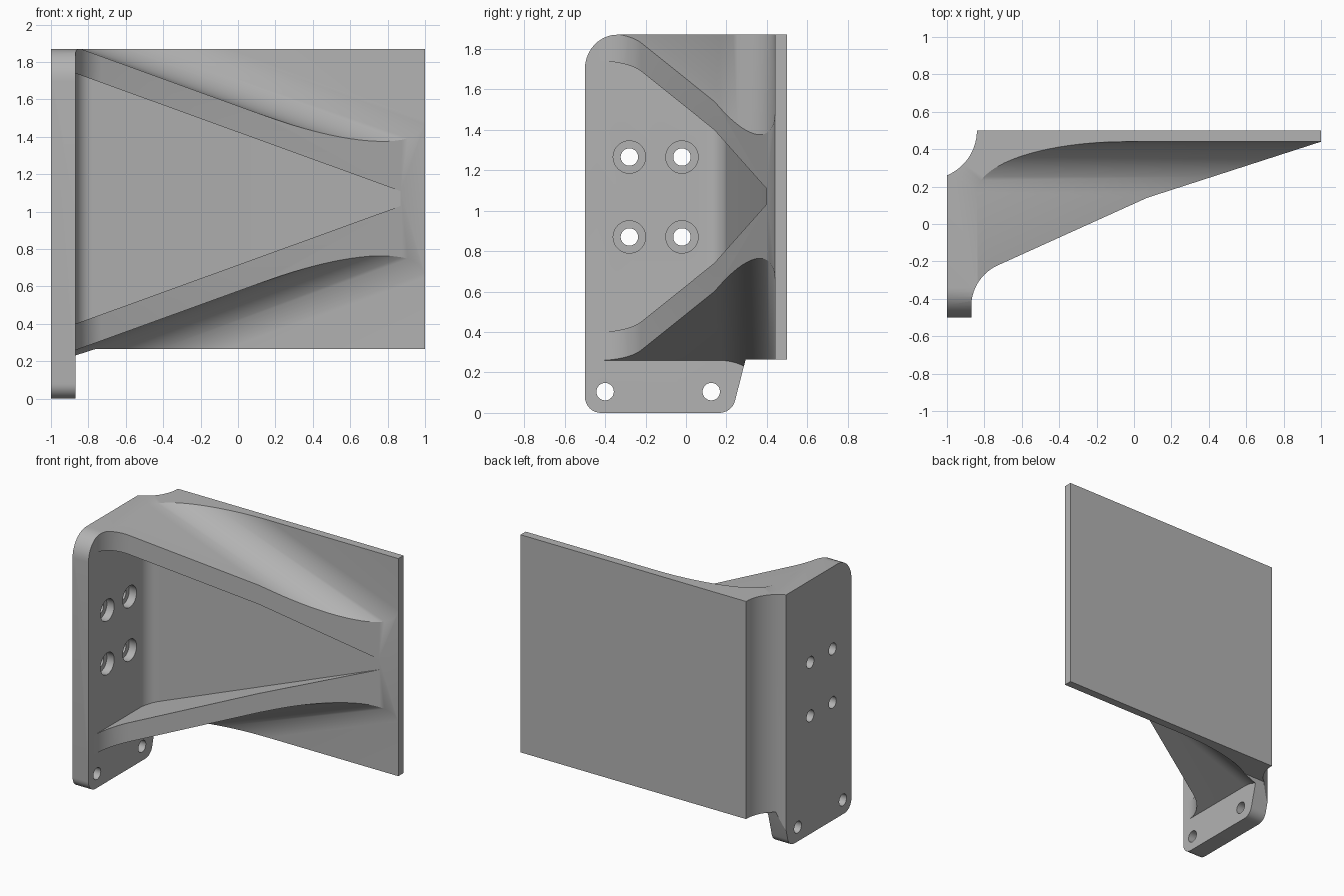
import bpy, bmesh, math
from mathutils import Vector

if "Cube" in bpy.data.objects:
    bpy.data.objects.remove(bpy.data.objects["Cube"])

MID = 1.07           # height of the symmetry plane of the ribs
TOP = 1.87
SLOPE = 0.3626       # taper of the ribs
PLATE_X = -0.87      # inner face of the side plate

metal = bpy.data.materials.new("grey_metal")
metal.use_nodes = True
grey = (0.45, 0.45, 0.45, 1)
metal.diffuse_color = grey
metal.node_tree.nodes["Principled BSDF"].inputs["Base Color"].default_value = grey


def arc(cx, cy, r, start, end, n=12, ry=None):
    """Points on an arc, angles in degrees."""
    ry = ry or r
    angles = [math.radians(start + (end - start) * i / n) for i in range(n + 1)]
    return [(cx + r * math.cos(a), cy + ry * math.sin(a)) for a in angles]


def prism(name, points, place):
    """Solid between two copies of an outline; place(u, v, side) gives 3D points."""
    bm = bmesh.new()
    rings = [[bm.verts.new(Vector(place(u, v, s))) for u, v in points] for s in (0, 1)]
    n = len(points)
    for i in range(n):
        j = (i + 1) % n
        bm.faces.new((rings[0][i], rings[0][j], rings[1][j], rings[1][i]))
    for ring in rings:
        bm.faces.new(ring)
    bmesh.ops.recalc_face_normals(bm, faces=bm.faces)
    mesh = bpy.data.meshes.new(name)
    bm.to_mesh(mesh)
    bm.free()
    obj = bpy.data.objects.new(name, mesh)
    bpy.context.collection.objects.link(obj)
    mesh.materials.append(metal)
    return obj


def combine(target, tool, operation="DIFFERENCE"):
    """Apply a boolean and discard the tool."""
    mod = target.modifiers.new("cut", "BOOLEAN")
    mod.operation, mod.object, mod.solver = operation, tool, "EXACT"
    bpy.context.view_layer.objects.active = target
    bpy.ops.object.modifier_apply(modifier=mod.name)
    bpy.data.objects.remove(tool)


def bore(y, z, r, x0, x1):
    circle = arc(y, z, r, 0, 352.5, 47)
    combine(bracket, prism("bore", circle, lambda u, v, s: ((x0, x1)[s], u, v)))


# Plan outline: side plate, sloping rib edge, back plate and concave rear corner
plan = arc(-1.1, 0.5, 0.26, -67.4, 0, 14)
plan += [(1, 0.5), (1, 0.44), (0.07, 0.14)]
plan += arc(-0.63, -0.44, 0.24, 115, 180, 10)
plan += [(PLATE_X, -0.5), (-1, -0.5)]
bracket = prism("bracket", plan, lambda x, y, s: (x, y, TOP * s))

# Side silhouette: rounded top corner, lower mounting tab
side = arc(-0.42, 0.08, 0.08, 180, 270, 8)
side += arc(0.165, 0.08, 0.08, 270, 345, 8)
side += [(0.295, 0.265), (0.6, 0.265), (0.6, TOP)]
side += arc(-0.34, TOP - 0.17, 0.16, 90, 180, 10, ry=0.17)
combine(bracket, prism("side_silhouette", side, lambda y, z, s: (-1.1 + 2.2 * s, y, z)),
        "INTERSECT")

# Space outside each rib, with a large fillet into the back plate
outside = [(0, -1)] + arc(0.287, 0.17, 0.287, 180, 90, 20, ry=0.27) + [(3, 0.44), (3, -1)]
for sign in (1, -1):
    def outside_place(d, y, s):
        x = (PLATE_X, 1.2)[s]
        return x, y, MID + sign * (TOP - MID - SLOPE * (x + 0.84) + d)
    combine(bracket, prism("rib_outside", outside, outside_place))

# Tapering channel between the ribs
channel = [(PLATE_X, -1)] + arc(-0.77, 0.1, 0.1, 180, 97, 10)
channel += [(0.87, 0.4), (0.87, -1)]
combine(bracket, prism("channel", channel, lambda x, y, s: (
    x, y, MID + (2 * s - 1) * (0.67 - SLOPE * (x - PLATE_X)))))

# Counterbored mounting holes and plain tab holes
for y in (-0.28, -0.02):
    for z in (0.87, 1.265):
        bore(y, z, 0.043, -1.1, -0.8)
        bore(y, z, 0.08, -0.93, -0.8)
for y in (-0.4, 0.125):
    bore(y, 0.105, 0.043, -1.1, -0.8)

bpy.ops.object.select_all(action="DESELECT")
bracket.select_set(True)
bpy.context.view_layer.objects.active = bracket
bpy.ops.object.shade_smooth_by_angle(angle=math.radians(25))
